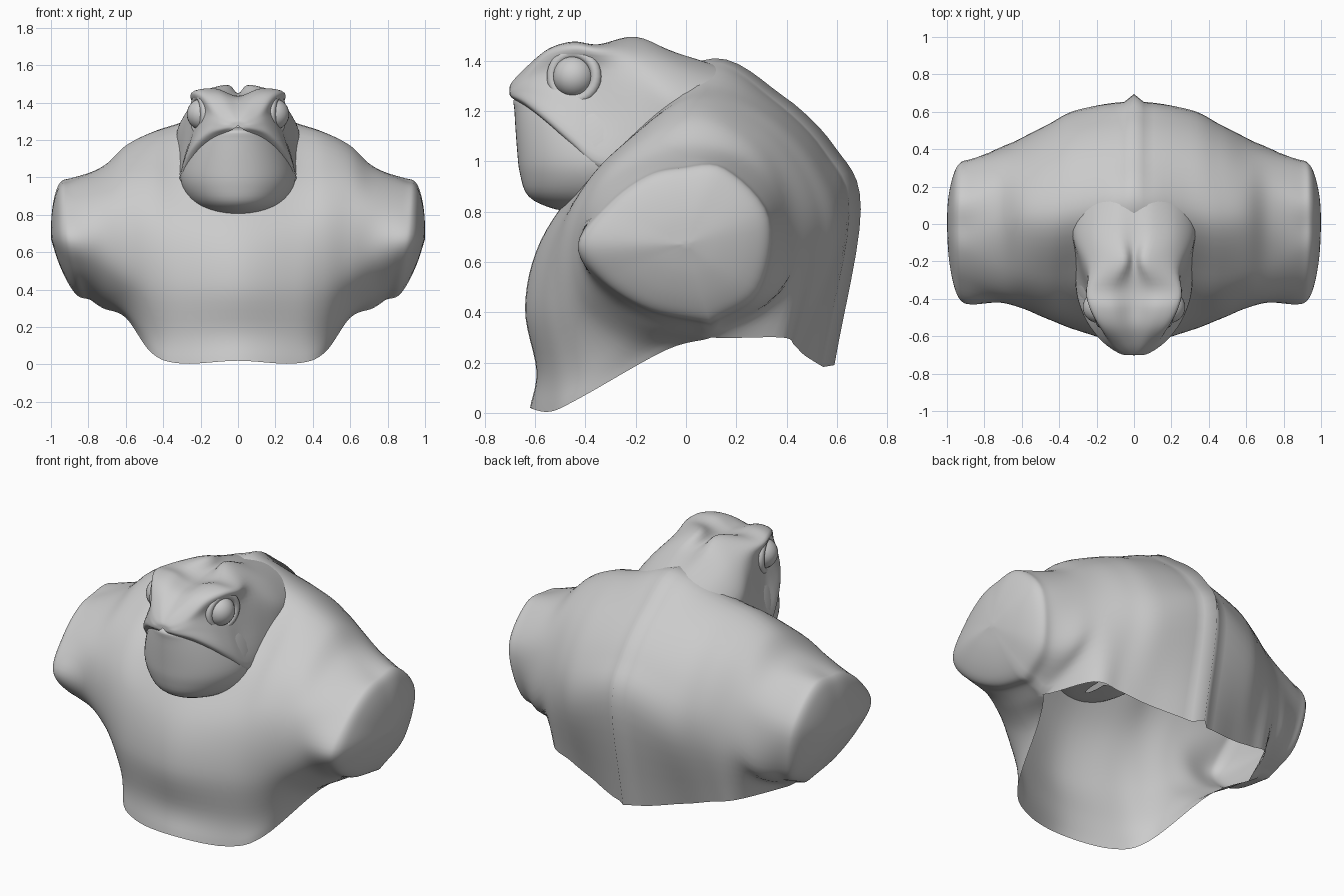
import bpy, bmesh, math
from mathutils import Vector

if "Cube" in bpy.data.objects:
    bpy.data.objects.remove(bpy.data.objects["Cube"])


def spline(pts, sub, mirror_start):
    """Catmull-Rom through points; optionally symmetric across x = 0 at the start."""
    first = Vector((-pts[1].x, pts[1].y, pts[1].z)) if mirror_start else 2 * pts[0] - pts[1]
    p = [first] + list(pts) + [2 * pts[-1] - pts[-2]]
    out = []
    for i in range(1, len(p) - 2):
        a, b, c, d = p[i - 1:i + 3]
        for k in range(sub):
            t = k / sub
            out.append(0.5 * (2 * b + (c - a) * t + (2 * a - 5 * b + 4 * c - d) * t * t
                              + (3 * b - a - 3 * c + d) * t ** 3))
    return out + [p[-2].copy()]


def loft(name, rows, sub=5, sym_rows=False, sym_cols=False, tweak=None):
    """Smooth surface through rows of control points, mirrored in x."""
    rows = [spline(r, sub, sym_cols) for r in rows]
    cols = [spline(c, sub, sym_rows) for c in zip(*rows)]
    bm = bmesh.new()
    grid = []
    for j, col in enumerate(cols):
        line = []
        for i, v in enumerate(col):
            if tweak:
                tweak(v, i, j / (len(cols) - 1))
            v.x = max(v.x, 0)
            line.append(bm.verts.new(v))
        grid.append(line)
    for j in range(len(grid) - 1):
        for i in range(len(grid[0]) - 1):
            bm.faces.new((grid[j][i], grid[j][i + 1], grid[j + 1][i + 1], grid[j + 1][i]))
    bmesh.ops.remove_doubles(bm, verts=bm.verts, dist=0.0008)
    bmesh.ops.recalc_face_normals(bm, faces=bm.faces)
    # open shells: turn outward if most faces point at the middle
    mid = sum((v.co for v in bm.verts), Vector()) / len(bm.verts)
    mid.x = 0
    if sum(f.normal.dot(f.calc_center_median() - mid) * f.calc_area() for f in bm.faces) < 0:
        bmesh.ops.reverse_faces(bm, faces=bm.faces)
    for f in bm.faces:
        f.smooth = True
    me = bpy.data.meshes.new(name)
    bm.to_mesh(me)
    bm.free()
    ob = bpy.data.objects.new(name, me)
    bpy.context.collection.objects.link(ob)
    ob.modifiers.new("mirror", 'MIRROR').merge_threshold = 0.001
    return ob


# Torso and arm stumps: (y, z) sections by x, front hem -> over the back -> rear hem
body = {
    0.00: [(-.62, .02), (-.595, .17), (-.64, .42), (-.58, .68), (-.40, .95), (-.20, 1.22),
           (.10, 1.40), (.35, 1.25), (.55, 1.05), (.655, .80), (.55, .18)],
    0.30: [(-.54, .005), (-.53, .16), (-.57, .42), (-.53, .68), (-.42, .88), (-.25, 1.07),
           (.04, 1.29), (.32, 1.20), (.53, .98), (.61, .70), (.47, .23)],
    0.46: [(-.42, .06), (-.43, .18), (-.50, .42), (-.50, .66), (-.43, .86), (-.27, 1.05),
           (.02, 1.24), (.30, 1.14), (.48, .92), (.53, .66), (.43, .27)],
    0.60: [(-.08, .25), (-.25, .29), (-.41, .45), (-.45, .65), (-.40, .85), (-.25, 1.03),
           (.02, 1.17), (.26, 1.08), (.41, .88), (.46, .62), (.38, .30)],
    0.72: [(.10, .30), (-.18, .36), (-.36, .50), (-.42, .66), (-.37, .84), (-.22, .98),
           (0, 1.06), (.23, 1.01), (.38, .82), (.38, .50), (.10, .30)],
    0.88: [(.10, .345), (-.15, .40), (-.34, .52), (-.43, .67), (-.31, .84), (-.16, .95),
           (-.02, .985), (.16, .98), (.34, .78), (.30, .48), (.10, .345)],
}
rows = [[Vector((x, y, z)) for y, z in sec] for x, sec in body.items()]


def lean(p):
    """Arm ends tilt: upper rim further out, lower rim further in."""
    d = p[1] - .67
    return .05 * d if d > 0 else .25 * d


end = body[0.88]
rows[-1] = [Vector((.87 + lean(p), *p)) for p in end]
for x, s in ((.93, .94), (.965, .74), (.99, .40), (1.0, 0)):
    rows.append([Vector((x + s * lean(p), p[0] * s, .67 + (p[1] - .67) * s)) for p in end])


def spine_and_armpit(v, i, t):
    """Sharp ridge along the middle of the back; closed seam under the arm."""
    if i == 0 and t > .55:
        v.y += .04 * min(1, (t - .55) * 6)
        v.z += .01
    if t in (0, 1) and 24 <= i <= 30:
        v.y, v.z = .10, .30 + .045 * (i - 24) / 6


loft("torso_and_arms", rows, 6, sym_rows=True, tweak=spine_and_armpit)

# Upper head: half sections (x, z) by y, crown -> brow -> eye socket -> cheek -> lip
head = {
    -.695: [(0, 1.31), (.02, 1.31), (.045, 1.303), (.06, 1.29), (.07, 1.278), (.065, 1.262), (.03, 1.255)],
    -.64: [(0, 1.365), (.06, 1.37), (.11, 1.35), (.13, 1.32), (.145, 1.28), (.155, 1.235), (.11, 1.22)],
    -.55: [(0, 1.42), (.10, 1.445), (.18, 1.43), (.175, 1.35), (.205, 1.26), (.235, 1.165), (.18, 1.15)],
    -.45: [(0, 1.435), (.12, 1.475), (.235, 1.455), (.20, 1.36), (.24, 1.23), (.285, 1.08), (.22, 1.06)],
    -.35: [(0, 1.435), (.13, 1.465), (.25, 1.445), (.235, 1.36), (.26, 1.20), (.31, 1.0), (.25, .97)],
    -.20: [(0, 1.45), (.06, 1.495), (.20, 1.44), (.27, 1.35), (.30, 1.19), (.315, .98), (.24, .92)],
    -.04: [(0, 1.425), (.10, 1.43), (.23, 1.375), (.32, 1.265), (.33, 1.14), (.32, .98), (.22, .92)],
    0.18: [(0, 1.365), (.10, 1.355), (.21, 1.30), (.29, 1.22), (.30, 1.10), (.26, .95), (.15, .90)],
}
rows = [[Vector((x, y, z)) for x, z in sec] for y, sec in head.items()]
rows.insert(0, [Vector((0, -.702, 1.28))] * 7)
loft("head", rows, 5, sym_cols=True)

# Throat pouch: (z, front y, half width) levels
levels = [(.80, -.40, .02), (.81, -.52, .14), (.86, -.625, .24), (.95, -.66, .30),
          (1.05, -.672, .305), (1.2, -.682, .26), (1.25, -.68, .21), (1.27, -.6, .1)]
angles = [math.radians(a) for a in (0, 20, 40, 60, 80, 105)]
loft("throat", [[Vector((w * math.sin(a), -.3 + (yf + .3) * math.cos(a), z)) for a in angles]
                for z, yf, w in levels], 4, sym_cols=True)

# Eyes with lid rims
for side, s in (("left", -1), ("right", 1)):
    bpy.ops.mesh.primitive_uv_sphere_add(segments=24, ring_count=16, radius=.084,
                                         location=(s * .190, -.445, 1.338))
    eye = bpy.context.object
    eye.name = side + "_eye"
    bpy.ops.object.shade_smooth()
    bpy.ops.mesh.primitive_torus_add(major_segments=32, minor_segments=10, major_radius=.092,
                                     minor_radius=.022, location=(s * .208, -.445, 1.338),
                                     rotation=(0, s * math.radians(90), -s * math.radians(18)))
    lid = bpy.context.object
    lid.name = side + "_eyelid"
    bpy.ops.object.shade_smooth()
